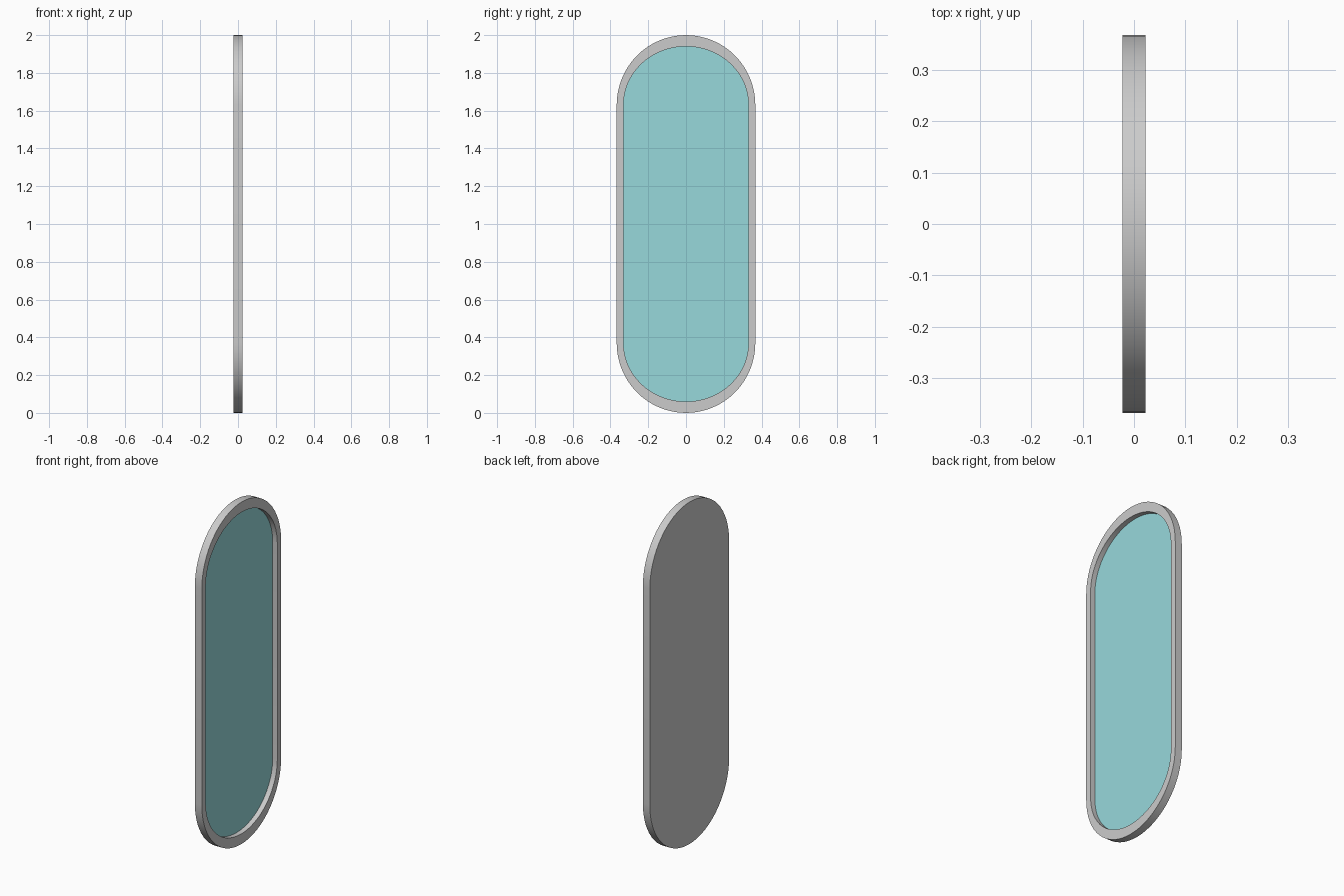
import bpy, bmesh, math

if "Cube" in bpy.data.objects:
    bpy.data.objects.remove(bpy.data.objects["Cube"])

T = 0.0225          # half thickness
GLASS_X = -0.007    # recessed mirror plane
SEG = 32            # segments per rounded end


def capsule(half_w, cap_start, cap_h):
    """Outline in (y, z): straight sides with an elliptical cap at each end."""
    pts = []
    for sign in (1, -1):
        for i in range(SEG + 1):
            a = math.pi * i / SEG
            pts.append((sign * half_w * math.cos(a),
                        1 + sign * (cap_start - 1 + cap_h * math.sin(a))))
    return pts


def finish(bm, name, color=None):
    bmesh.ops.recalc_face_normals(bm, faces=bm.faces)
    me = bpy.data.meshes.new(name)
    bm.to_mesh(me)
    bm.free()
    ob = bpy.data.objects.new(name, me)
    bpy.context.collection.objects.link(ob)
    if color:
        mat = bpy.data.materials.new(name)
        mat.diffuse_color = color
        mat.use_nodes = True
        mat.node_tree.nodes["Principled BSDF"].inputs["Base Color"].default_value = mat.diffuse_color
        me.materials.append(mat)
    bpy.ops.object.select_all(action='DESELECT')
    ob.select_set(True)
    bpy.context.view_layer.objects.active = ob
    bpy.ops.object.shade_smooth_by_angle(angle=math.radians(30))
    return ob


outer = capsule(0.367, 1.63, 0.37)
inner = capsule(0.331, 1.63, 0.31)


def ring(bm, pts, x):
    return [bm.verts.new((x, y, z)) for y, z in pts]


# frame: flat back, outer edge, front rim and inner recess wall
bm = bmesh.new()
loops = [ring(bm, outer, -T), ring(bm, outer, T),
         ring(bm, inner, T), ring(bm, inner, GLASS_X)]
for a, b in zip(loops, loops[1:]):
    n = len(a)
    for i in range(n):
        j = (i + 1) % n
        bm.faces.new((a[i], a[j], b[j], b[i]))
bm.faces.new(loops[0])
finish(bm, "mirror_frame")

# mirror glass: recessed pane facing +x
bm = bmesh.new()
face = bm.faces.new(ring(bm, inner, GLASS_X))
face.normal_update()
if face.normal.x < 0:
    face.normal_flip()
me_glass = bpy.data.meshes.new("mirror_glass")
bm.to_mesh(me_glass)
bm.free()
glass = bpy.data.objects.new("mirror_glass", me_glass)
bpy.context.collection.objects.link(glass)
mat = bpy.data.materials.new("glass_teal")
mat.diffuse_color = (0.31, 0.69, 0.71, 1)
mat.use_nodes = True
mat.node_tree.nodes["Principled BSDF"].inputs["Base Color"].default_value = mat.diffuse_color
me_glass.materials.append(mat)
